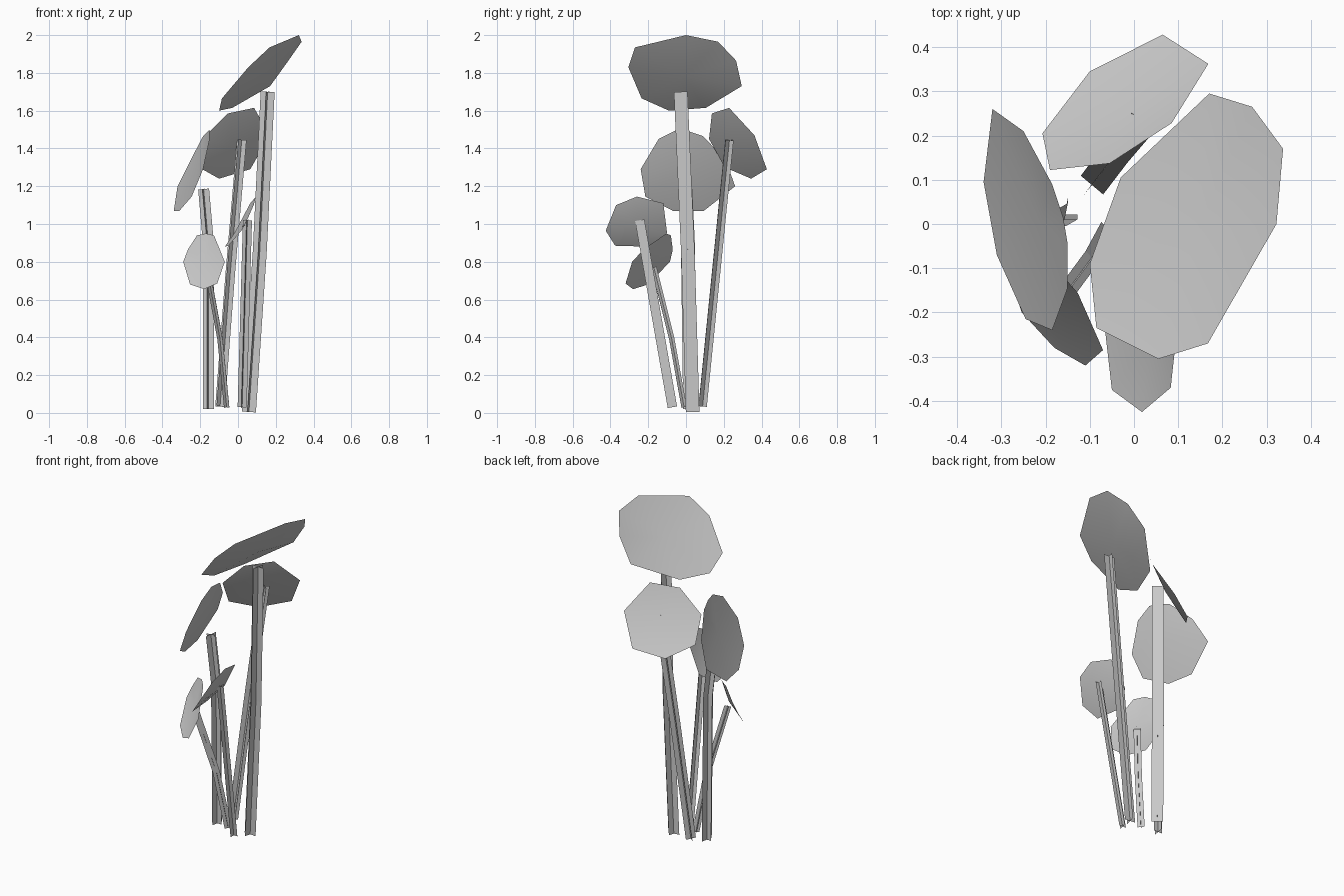
import bpy, bmesh, math
from mathutils import Vector

if "Cube" in bpy.data.objects:
    bpy.data.objects.remove(bpy.data.objects["Cube"])


def finish(name, bm):
    bm.normal_update()
    mesh = bpy.data.meshes.new(name)
    bm.to_mesh(mesh)
    bm.free()
    obj = bpy.data.objects.new(name, mesh)
    bpy.context.collection.objects.link(obj)
    return obj


def leaf(name, rim, sag):
    """Thin, slightly dished disc spanned over a rim of points."""
    pts = [Vector(p) for p in rim]
    centre = sum(pts, Vector()) / len(pts)
    normal = sum(((p - centre).cross(q - centre)
                  for p, q in zip(pts, pts[1:] + pts[:1])), Vector()).normalized()
    if normal.z < 0:
        pts.reverse()
        normal = -normal
    bm = bmesh.new()
    hub = bm.verts.new(centre - normal * sag)
    ring = [bm.verts.new(p) for p in pts]
    for a, b in zip(ring, ring[1:] + ring[:1]):
        bm.faces.new((hub, a, b)).smooth = True
    return finish(name, bm)


def stem(name, path, half_u, half_v, turn=0, skew=0):
    """Cross-shaped stem (two crossing blades) swept along a path."""
    pts = [Vector(p) for p in path]
    a = math.radians(turn)
    side = Vector((math.cos(a), math.sin(a), 0))
    bm = bmesh.new()
    rows = []
    for i, p in enumerate(pts):
        d = (pts[min(i + 1, len(pts) - 1)] - pts[max(i - 1, 0)]).normalized()
        v = d.cross(side).normalized()
        u = v.cross(d)
        v = v + u * skew
        rows.append([bm.verts.new(p + o) for o in
                     (Vector(), u * half_u, v * half_v, -u * half_u, -v * half_v)])
    for lo, hi in zip(rows, rows[1:]):
        for k in range(1, 5):
            bm.faces.new((lo[0], lo[k], hi[k], hi[0]))
    return finish(name, bm)


# Leaves, from tallest to lowest
leaf("top_leaf", [(.055, -.305, 1.83), (.167, -.27, 1.935), (.322, 0, 2.0),
                  (.337, .17, 1.965), (.267, .265, 1.865), (.17, .295, 1.73),
                  (-.03, .105, 1.615), (-.1, -.09, 1.6), (-.085, -.235, 1.665)], .03)
leaf("back_leaf", [(.065, .428, 1.29), (.168, .362, 1.47), (.085, .228, 1.615),
                   (-.055, .137, 1.585), (-.19, .122, 1.45), (-.207, .205, 1.3),
                   (-.1, .345, 1.24)], .02)
leaf("left_leaf", [(-.32, .26, 1.2), (-.34, .095, 1.07), (-.31, -.07, 1.07),
                   (-.245, -.215, 1.145), (-.185, -.24, 1.29), (-.15, -.145, 1.45),
                   (-.15, -.045, 1.5), (-.16, .015, 1.49), (-.185, .09, 1.465),
                   (-.25, .21, 1.34)], .02)
leaf("front_leaf", [(.018, -.425, .965), (.083, -.37, 1.1), (.095, -.26, 1.145),
                    (.065, -.12, 1.11), (-.02, -.1, .95), (-.07, -.2, .88),
                    (-.05, -.375, .885)], .022)
leaf("low_leaf", [(-.17, -.107, .95), (-.127, -.156, .94), (-.07, -.285, .8),
                  (-.11, -.32, .685), (-.18, -.28, .655), (-.254, -.2, .68),
                  (-.29, -.085, .8), (-.265, -.07, .865), (-.217, -.08, .94)], .018)

# Stems leaning outward from a shared base
stem("top_stem", [(.058, .035, .005), (.115, .01, .85), (.157, -.028, 1.7)],
     .037, .036, 0, .25)
stem("back_stem", [(-.095, .088, .035), (-.04, .16, .75), (.02, .23, 1.445)],
     .033, .029, -40)
stem("left_stem", [(-.157, .022, .02), (-.157, .01, .9), (-.182, -.004, 1.185)],
     .029, .037, 0, .2)
stem("front_stem", [(.022, -.072, .03), (.05, -.245, 1.02)], .024, .025, 0, .2)
stem("low_stem", [(-.06, -.01, .03), (-.095, -.075, .39), (-.165, -.17, .77)], .02, .02, 45)
